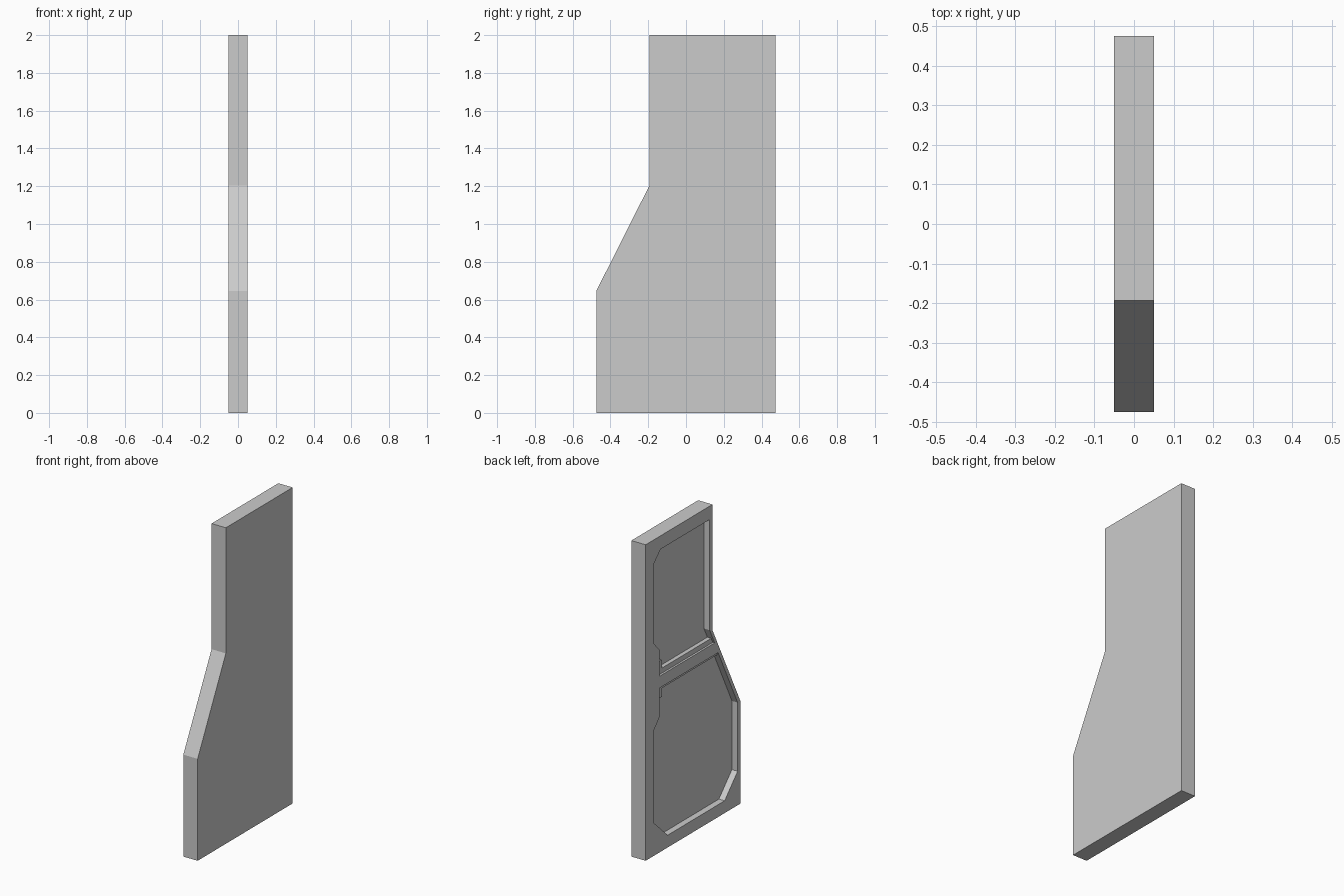
import bpy, bmesh

if "Cube" in bpy.data.objects:
    bpy.data.objects.remove(bpy.data.objects["Cube"])


def slab(name, profile, x0, x1):
    """Prism from a (y, z) profile, running from x0 to x1."""
    bm = bmesh.new()
    face = bm.faces.new([bm.verts.new((x0, y, z)) for y, z in profile])
    ext = bmesh.ops.extrude_face_region(bm, geom=[face])
    verts = [v for v in ext["geom"] if isinstance(v, bmesh.types.BMVert)]
    bmesh.ops.translate(bm, verts=verts, vec=(x1 - x0, 0, 0))
    bmesh.ops.recalc_face_normals(bm, faces=bm.faces)
    mesh = bpy.data.meshes.new(name)
    bm.to_mesh(mesh)
    bm.free()
    obj = bpy.data.objects.new(name, mesh)
    bpy.context.collection.objects.link(obj)
    return obj


FACE, FLOOR, LEDGE = -0.05, -0.01, -0.037

# Door panel with slanted front edge
panel = slab("door_panel", [(0.475, 0), (0.475, 2), (-0.193, 2), (-0.193, 1.205),
                            (-0.475, 0.645), (-0.475, 0)], FACE, 0.05)

# Recessed upper and lower bays on the inner side
upper = [(0.395, 1.845), (0.325, 1.915), (-0.165, 1.915), (-0.165, 1.215),
         (-0.215, 1.115), (0.335, 1.115), (0.335, 1.28), (0.395, 1.345)]
lower = [(0.335, 1.04), (-0.25, 1.04), (-0.445, 0.65), (-0.445, 0.215), (-0.315, 0.078),
         (0.255, 0.078), (0.395, 0.21), (0.395, 0.79), (0.335, 0.86)]
for name, profile in (("upper_cutter", upper), ("lower_cutter", lower)):
    cutter = slab(name, profile, FACE - 0.1, FLOOR)
    cutter.hide_render = True
    mod = panel.modifiers.new(name, 'BOOLEAN')
    mod.operation = 'DIFFERENCE'
    mod.solver = 'EXACT'
    mod.object = cutter
    bpy.context.view_layer.objects.active = panel
    bpy.ops.object.modifier_apply(modifier=name)
    bpy.data.objects.remove(cutter)

# Stepped ledges beside the middle rail
slab("upper_ledge", [(0.335, 1.115), (0.335, 1.2), (0.295, 1.2), (0.295, 1.147),
                     (-0.199, 1.147), (-0.215, 1.115)], LEDGE, FLOOR)
slab("lower_ledge", [(0.335, 1.04), (0.335, 0.965), (0.295, 0.965), (0.295, 1.02),
                     (-0.26, 1.02), (-0.25, 1.04)], LEDGE, FLOOR)
